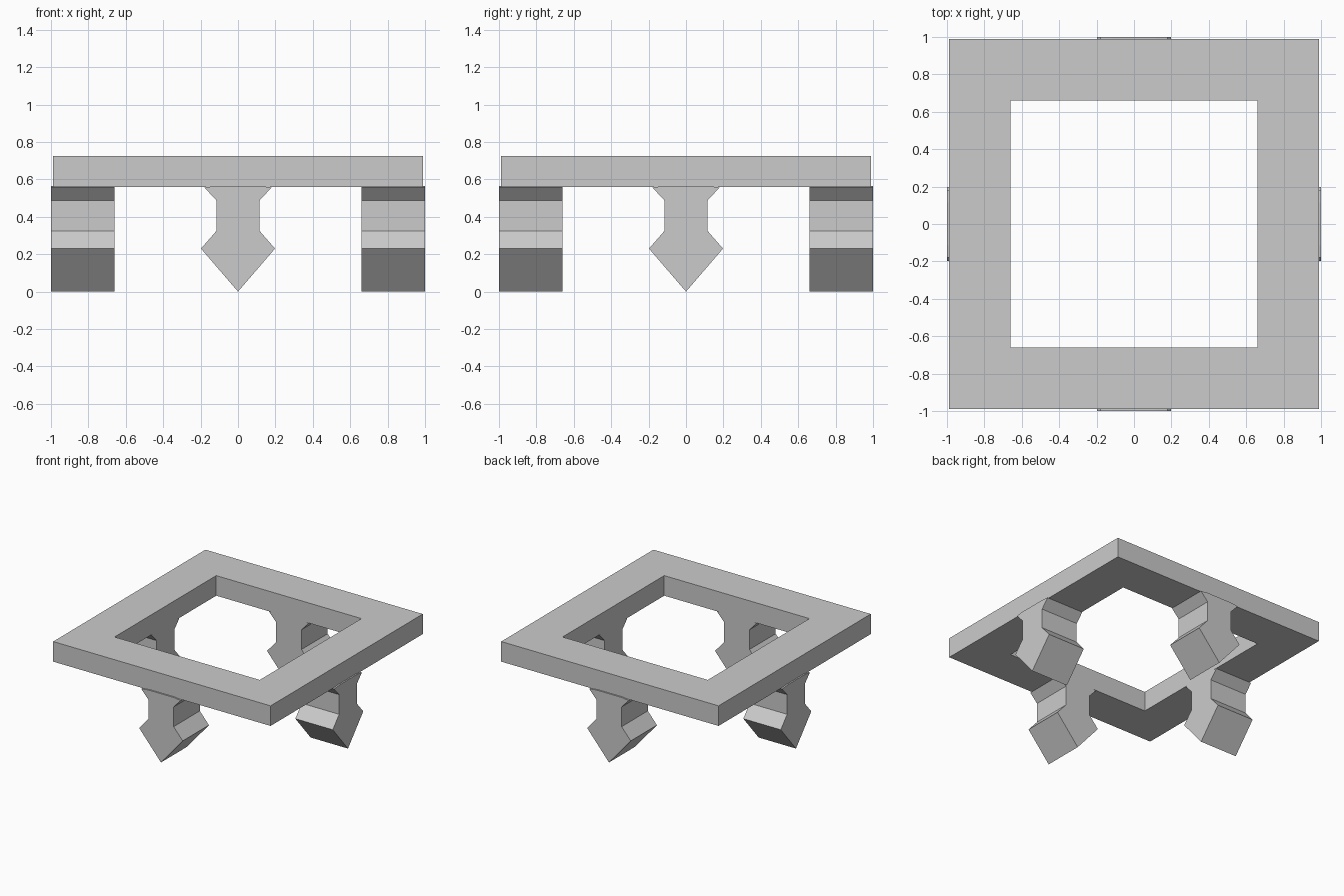
import bpy, bmesh, math
from mathutils import Matrix, Vector

cube = bpy.data.objects.get("Cube")
if cube:
    bpy.data.objects.remove(cube, do_unlink=True)

grey = bpy.data.materials.new("light_grey")
grey.use_nodes = True
grey.diffuse_color = (0.6, 0.6, 0.6, 1)
grey.node_tree.nodes["Principled BSDF"].inputs["Base Color"].default_value = (0.6, 0.6, 0.6, 1)

OUTER, INNER = 0.988, 0.66
BOTTOM, TOP = 0.56, 0.725


def add_object(name, bm):
    bmesh.ops.recalc_face_normals(bm, faces=bm.faces)
    mesh = bpy.data.meshes.new(name)
    bm.to_mesh(mesh)
    bm.free()
    mesh.materials.append(grey)
    obj = bpy.data.objects.new(name, mesh)
    bpy.context.collection.objects.link(obj)
    return obj


def extrude(bm, faces, offset):
    result = bmesh.ops.extrude_face_region(bm, geom=faces)
    verts = [g for g in result["geom"] if isinstance(g, bmesh.types.BMVert)]
    bmesh.ops.translate(bm, verts=verts, vec=offset)


# Square frame: two concentric squares bridged into a ring, then thickened
bm = bmesh.new()
corners = [(-1, -1), (1, -1), (1, 1), (-1, 1)]
rings = [[bm.verts.new((x * r, y * r, BOTTOM)) for x, y in corners] for r in (OUTER, INNER)]
outer, inner = rings
ring_faces = []
for i in range(4):
    j = (i + 1) % 4
    ring_faces.append(bm.faces.new((outer[i], outer[j], inner[j], inner[i])))
extrude(bm, ring_faces, Vector((0, 0, TOP - BOTTOM)))
add_object("square_frame", bm)

# Pointed leg: right half of the outline, mirrored and extruded inwards
half = [(0.198, 0.23), (0.115, 0.325), (0.115, 0.487), (0.18, 0.557), (0.115, 0.565)]
outline = [(0, 0)] + half + [(-x, z) for x, z in reversed(half)]
for i, side in enumerate(("front", "left", "back", "right")):
    bm = bmesh.new()
    face = bm.faces.new([bm.verts.new((x, -1, z)) for x, z in outline])
    extrude(bm, [face], Vector((0, 1 - INNER, 0)))
    bm.transform(Matrix.Rotation(i * math.pi / 2, 4, "Z"))
    add_object(side + "_leg", bm)
